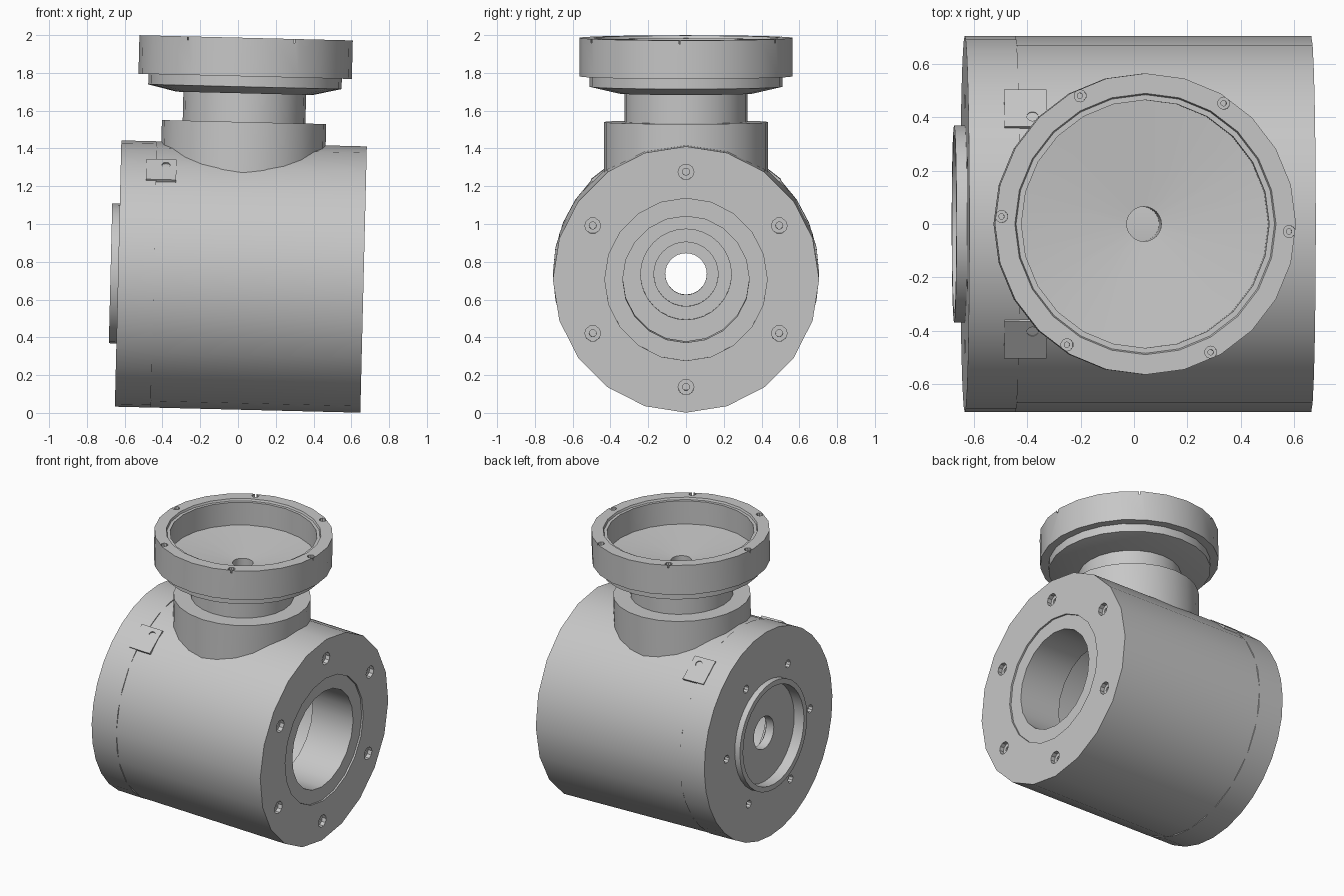
import bpy, bmesh
from math import radians, cos, sin, pi
from mathutils import Matrix

if "Cube" in bpy.data.objects:
    bpy.data.objects.remove(bpy.data.objects["Cube"])

# One bare metal colour
metal = bpy.data.materials.new("grey_metal")
metal.use_nodes = True
COLOR = (0.57, 0.57, 0.57, 1)
metal.diffuse_color = COLOR
metal.node_tree.nodes["Principled BSDF"].inputs["Base Color"].default_value = COLOR

# The whole fitting leans slightly; parts are built upright and then placed
PLACE = Matrix.Translation((0.01, 0, 0.722)) @ Matrix.Rotation(radians(1.4), 4, 'Y')
ALONG_X = Matrix.Rotation(pi / 2, 4, 'Y')
TOWER = Matrix.Translation((0.002, 0, 0))


def finish(name, bm, matrix):
    bmesh.ops.recalc_face_normals(bm, faces=bm.faces)
    mesh = bpy.data.meshes.new(name)
    bm.to_mesh(mesh)
    bm.free()
    mesh.transform(PLACE @ matrix)
    mesh.materials.append(metal)
    ob = bpy.data.objects.new(name, mesh)
    bpy.context.collection.objects.link(ob)
    return ob


def lathe(name, profile, sides, matrix):
    """Revolve a closed (radius, height) profile around z."""
    bm = bmesh.new()
    rings = []
    for i in range(sides):
        a = 2 * pi * i / sides
        rings.append([bm.verts.new((r * cos(a), r * sin(a), h)) for r, h in profile])
    n = len(profile)
    for i in range(sides):
        p, q = rings[i], rings[(i + 1) % sides]
        for j in range(n):
            k = (j + 1) % n
            bm.faces.new((p[j], q[j], q[k], p[k]))
    return finish(name, bm, matrix)


def drill(target, spots, radius, depth, matrix):
    """Cut round holes of the given depth centred on each spot."""
    bm = bmesh.new()
    for spot in spots:
        bmesh.ops.create_cone(bm, cap_ends=True, segments=10, radius1=radius, radius2=radius,
                              depth=2 * depth, matrix=Matrix.Translation(spot))
    cutter = finish("hole_cutter", bm, matrix)
    cutter.hide_render = True
    mod = target.modifiers.new("holes", 'BOOLEAN')
    mod.operation = 'DIFFERENCE'
    mod.solver = 'EXACT'
    mod.object = cutter
    bpy.context.view_layer.objects.active = target
    bpy.ops.object.modifier_apply(modifier=mod.name)
    bpy.data.objects.remove(cutter)


def bolt_circle(target, ring, start, height, hole, depth, matrix):
    """Six counterbored bolt holes around z."""
    angles = [radians(start + 60 * k) for k in range(6)]
    spots = [(ring * cos(a), ring * sin(a), height) for a in angles]
    drill(target, spots, hole, depth, matrix)
    drill(target, spots, hole * 0.45, depth * 2.5, matrix)


# Main barrel, open at the left end, with a wide inner chamber
SEAM = -0.455
barrel = lathe("barrel", [
    (0.705, SEAM), (0.705, 0.655), (0.43, 0.655), (0.43, 0.643), (0.335, 0.643),
    (0.335, 0.33), (0.50, 0.33), (0.50, SEAM)], 20, ALONG_X)
bolt_circle(barrel, 0.57, 0, 0.655, 0.042, 0.03, ALONG_X)

# End cap with a raised ring and a stepped centre hole
cap = lathe("end_cap", [
    (0.705, SEAM), (0.705, -0.645), (0.37, -0.645), (0.37, -0.685), (0.335, -0.685),
    (0.335, -0.61), (0.11, -0.61), (0.11, -0.55), (0.17, -0.55), (0.17, -0.51),
    (0.24, -0.51), (0.24, SEAM)], 32, ALONG_X)
bolt_circle(cap, 0.46, 30, -0.645, 0.027, 0.03, ALONG_X)

# Collar and neck rising from the barrel
neck = lathe("collar_and_neck", [
    (0.065, 0.53), (0.435, 0.53), (0.435, 0.818), (0.325, 0.818),
    (0.325, 1.0), (0.065, 1.0)], 24, TOWER)

# Cup-shaped flange on top, its floor dished towards the centre hole
flange = lathe("top_flange", [
    (0.065, 0.97), (0.36, 0.97), (0.512, 1.005), (0.512, 1.06), (0.565, 1.06),
    (0.565, 1.264), (0.49, 1.264), (0.485, 1.25), (0.465, 1.25),
    (0.465, 1.09), (0.065, 1.05)], 24, TOWER)
bolt_circle(flange, 0.54, -3, 1.264, 0.023, 0.02, TOWER)

# Flat screw pads either side of the collar
pads = []
for side, word in ((1, "back"), (-1, "front")):
    seat = Matrix.Rotation(radians(-38 * side), 4, 'X') @ Matrix.Translation((-0.43, 0, 0.682))
    bm = bmesh.new()
    bmesh.ops.create_cube(bm, size=1, matrix=Matrix.Diagonal((0.16, 0.175, 0.05, 1)))
    pad = finish(word + "_screw_pad", bm, seat)
    drill(pad, [(0.025, -0.04 * side, 0.025)], 0.022, 0.035, seat)
    pads.append(pad)

# Smooth round walls, sharp rims
for ob in bpy.context.view_layer.objects:
    ob.select_set(False)
for ob in [barrel, cap, neck, flange] + pads:
    ob.select_set(True)
bpy.context.view_layer.objects.active = barrel
bpy.ops.object.shade_smooth_by_angle(angle=radians(30))
